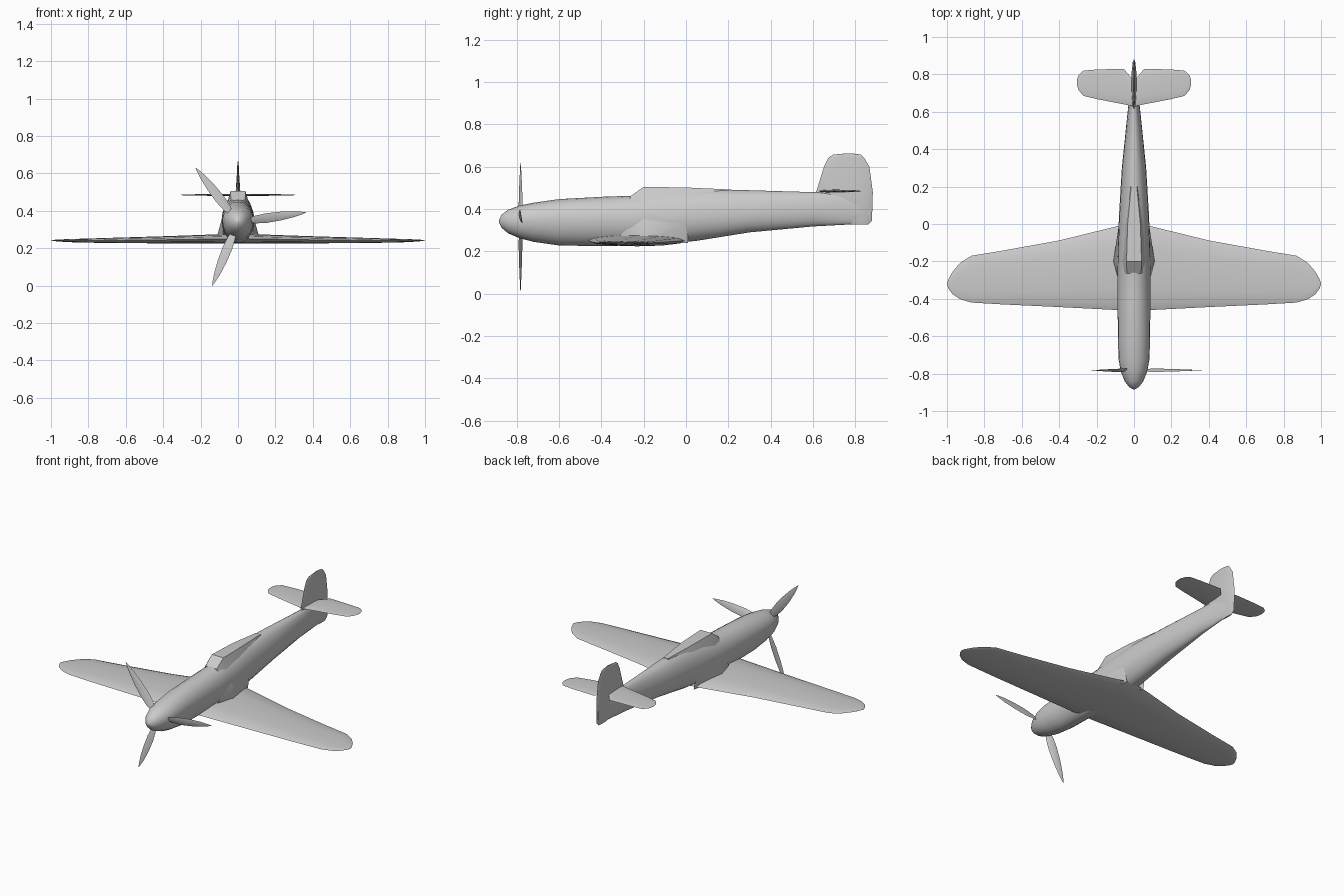
import bpy
import bmesh
import math
from mathutils import Matrix, Vector

default_cube = bpy.data.objects.get("Cube")
if default_cube:
    bpy.data.objects.remove(default_cube, do_unlink=True)

# Single plain grey for the whole airframe
grey = bpy.data.materials.new("plain_grey")
grey.use_nodes = True
grey.diffuse_color = (0.6, 0.6, 0.6, 1)
grey.node_tree.nodes["Principled BSDF"].inputs["Base Color"].default_value = (0.6, 0.6, 0.6, 1)


def finish(name, bm, angle):
    """Turn a bmesh into a named object, smooth below the given angle."""
    bmesh.ops.recalc_face_normals(bm, faces=bm.faces[:])
    mesh = bpy.data.meshes.new(name)
    bm.to_mesh(mesh)
    bm.free()
    mesh.materials.append(grey)
    obj = bpy.data.objects.new(name, mesh)
    bpy.context.collection.objects.link(obj)
    if angle:
        bpy.ops.object.select_all(action="DESELECT")
        obj.select_set(True)
        bpy.context.view_layer.objects.active = obj
        bpy.ops.object.shade_smooth_by_angle(angle=math.radians(angle))
    return obj


def loft(name, rings, angle=40):
    """Skin a list of equal-length point rings and cap both ends."""
    bm = bmesh.new()
    loops = [[bm.verts.new(p) for p in ring] for ring in rings]
    count = len(loops[0])
    for a, b in zip(loops, loops[1:]):
        for i in range(count):
            j = (i + 1) % count
            bm.faces.new((a[i], a[j], b[j], b[i]))
    bm.faces.new(loops[0])
    bm.faces.new(loops[-1])
    return finish(name, bm, angle)


def foil(lead, trail, low, high, steps=6):
    """Closed lens section as (chord position, height) pairs."""
    mid = (low + high) / 2
    half = (high - low) / 2
    points = []
    for i in range(steps * 2):
        t = math.pi * i / steps
        c = (1 - math.cos(t)) / 2
        points.append((lead + (trail - lead) * c, mid + half * math.sin(t)))
    return points


def mirrored(stations):
    """Continue root-to-tip stations across to the other side."""
    return [(-s[0], *s[1:]) for s in reversed(stations[1:])] + stations


# Fuselage: y, half width, bottom, widest height, top
body = [
    (-.885, .004, .338, .342, .346),
    (-.87, .028, .31, .342, .375),
    (-.84, .05, .285, .343, .397),
    (-.785, .072, .262, .345, .417),
    (-.72, .083, .245, .35, .43),
    (-.6, .086, .228, .35, .447),
    (-.4, .088, .225, .35, .458),
    (-.26, .088, .228, .35, .463),
    (-.1, .086, .235, .35, .485),
    (.05, .08, .25, .36, .496),
    (.3, .065, .29, .375, .489),
    (.6, .034, .318, .39, .48),
    (.75, .017, .326, .39, .478),
    (.87, .005, .335, .39, .45),
]
rings = []
for y, w, low, mid, top in body:
    ring = []
    for i in range(20):
        a = math.tau * i / 20
        s = math.sin(a)
        ring.append((w * math.cos(a), y, mid + s * ((top - mid) if s > 0 else (mid - low))))
    rings.append(ring)
loft("fuselage", rings, 50)

# Canopy: y, half width at sill, half width at roof, sill height, roof height
hood = [
    (-.265, .055, .038, .43, .459),
    (-.2, .062, .04, .43, .505),
    (0, .06, .034, .43, .502),
    (.2, .045, .015, .43, .493),
]
loft("canopy", [[(-b, y, low), (-t, y, top), (t, y, top), (b, y, low)]
                for y, b, t, low, top in hood], 15)

# Main wing: x, leading edge, trailing edge, underside, upper surface
wing = [
    (0, -.465, .005, .224, .28),
    (.09, -.46, -.012, .225, .275),
    (.4, -.444, -.088, .226, .264),
    (.7, -.43, -.142, .228, .255),
    (.87, -.42, -.17, .231, .25),
    (.93, -.402, -.208, .234, .248),
    (.97, -.375, -.255, .237, .246),
    (.992, -.345, -.295, .24, .244),
    (1, -.323, -.317, .241, .243),
]
loft("main_wing", [[(s[0], c, h) for c, h in foil(*s[1:])] for s in mirrored(wing)])

# Tailplane, same layout as the wing
tailplane = [
    (0, .628, .765, .478, .492),
    (.055, .64, .83, .479, .491),
    (.2, .668, .826, .481, .489),
    (.27, .685, .82, .482, .488),
    (.296, .715, .797, .483, .487),
    (.304, .74, .775, .484, .486),
]
loft("tailplane", [[(s[0], c, h) for c, h in foil(*s[1:])] for s in mirrored(tailplane)])

# Fin and rudder: z, leading edge, trailing edge, half thickness
fin = [
    (.326, .78, .86, .004),
    (.345, .7, .879, .009),
    (.48, .615, .883, .014),
    (.6, .652, .867, .006),
    (.642, .672, .842, .004),
    (.657, .695, .827, .003),
    (.663, .755, .785, .002),
]
loft("fin_and_rudder", [[(h, c, z) for c, h in foil(a, b, -t, t)] for z, a, b, t in fin])

# Wing root fairings, hulled from a few corner points
for side, label in ((1, "left"), (-1, "right")):
    bm = bmesh.new()
    for x, y, z in [(.065, .01, .27), (.06, .01, .24), (.11, -.2, .272), (.105, -.2, .235),
                    (.084, -.2, .365), (.08, -.31, .28), (.06, -.31, .235), (.08, 0, .33),
                    (.04, -.15, .25)]:
        bm.verts.new((x * side, y, z))
    bmesh.ops.convex_hull(bm, input=bm.verts[:])
    finish(label + "_wing_root_fairing", bm, 30)

# Three twisted propeller blades: radius, half width, twist in degrees
blade = [(.05, .008, 30), (.09, .022, 24), (.15, .027, 18), (.23, .024, 14),
         (.3, .016, 10), (.345, .007, 8), (.367, .001, 8)]
hub = Vector((0, -.782, .34))
for k in range(3):
    spin = Matrix.Rotation(math.radians(-8 - 120 * k), 3, "Y")
    rings = []
    for r, w, twist in blade:
        turn = Matrix.Rotation(math.radians(twist), 3, "X")
        ring = [Vector((0, h, c)) for c, h in foil(-w, w, -w * .12, w * .12, 4)]
        rings.append([hub + spin @ (turn @ p + Vector((r, 0, 0))) for p in ring])
    loft("propeller_blade_" + str(k + 1), rings)
